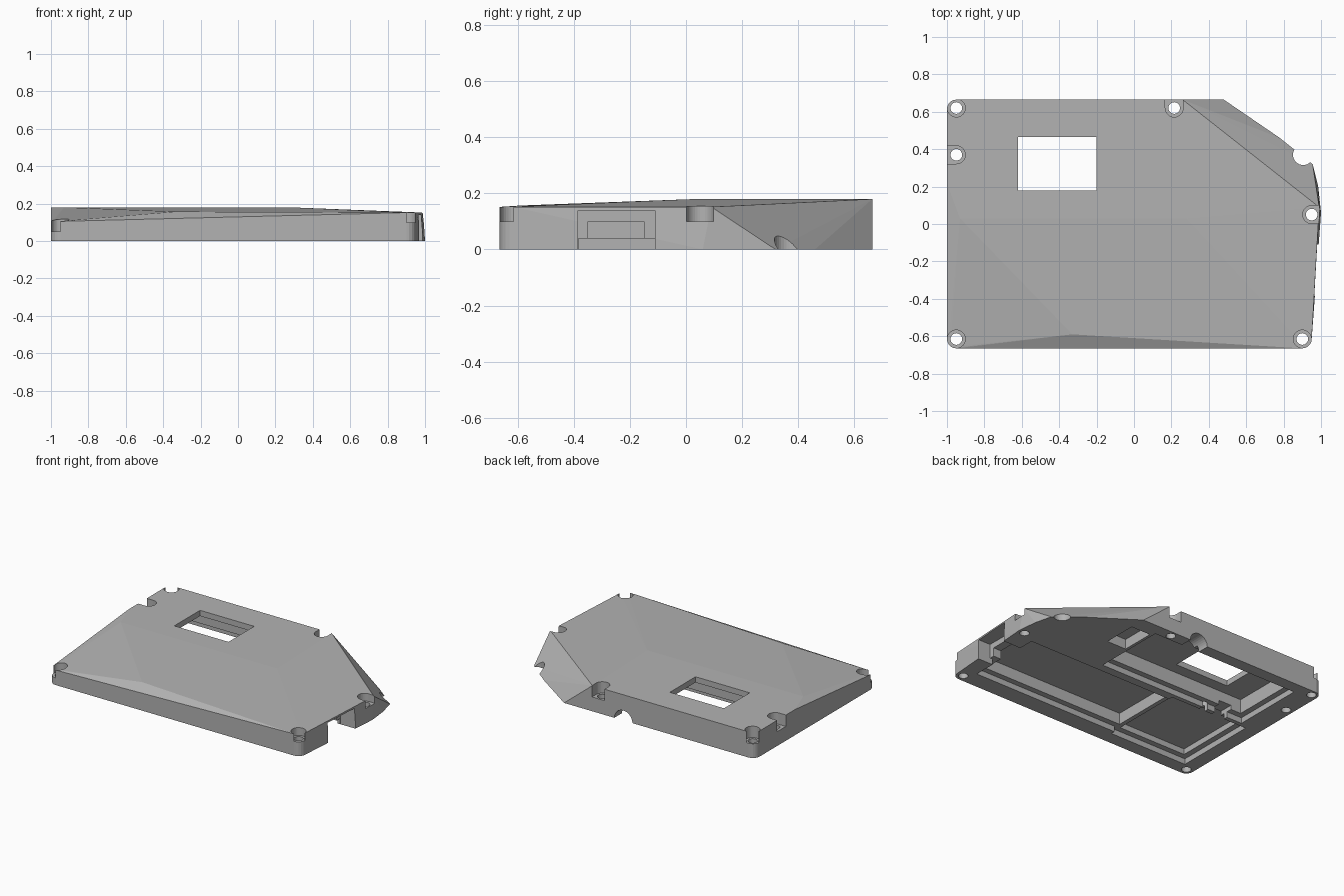
import bpy, bmesh, math
from mathutils import Matrix

cube = bpy.data.objects.get("Cube")
if cube:
    bpy.data.objects.remove(cube, do_unlink=True)

grey = bpy.data.materials.new("plain_grey")
grey.use_nodes = True
colour = (0.45, 0.45, 0.45, 1)
grey.diffuse_color = colour
grey.node_tree.nodes["Principled BSDF"].inputs["Base Color"].default_value = colour


def make_object(name, bm):
    bmesh.ops.recalc_face_normals(bm, faces=bm.faces)
    mesh = bpy.data.meshes.new(name)
    bm.to_mesh(mesh)
    bm.free()
    mesh.materials.append(grey)
    obj = bpy.data.objects.new(name, mesh)
    bpy.context.collection.objects.link(obj)
    return obj


def corner(cx, cy, start, z):
    """Rounded vertical corner as paired bottom and top points."""
    points = []
    for i in range(6):
        a = math.radians(start + 18 * i)
        x, y = cx + 0.05 * math.cos(a), cy + 0.05 * math.sin(a)
        points += [(x, y, 0), (x, y, z)]
    return points


# Faceted case body: hull of its corners and ridge points
points = corner(-0.95, -0.615, 180, 0.105)
points += corner(0.9, -0.615, 270, 0.152)
points += corner(-0.95, 0.615, 90, 0.18)
points += [(-1, 0.22, 0.18), (-0.93, 0.03, 0.18), (0.28, 0.03, 0.18),
           (-0.33, -0.59, 0.157), (0.26, 0.665, 0.18), (0.99, 0.09, 0.152),
           (1, 0.06, 0), (0.985, 0.2, 0), (0.955, 0.32, 0),
           (0.78, 0.46, 0), (0.48, 0.665, 0)]
bm = bmesh.new()
verts = [bm.verts.new(p) for p in points]
hull = bmesh.ops.convex_hull(bm, input=verts)
loose = [v for v in bm.verts if not v.link_faces]
bmesh.ops.delete(bm, geom=loose, context='VERTS')
bmesh.ops.dissolve_limit(bm, angle_limit=0.002, verts=bm.verts, edges=bm.edges)
body = make_object("case_body", bm)


def cut(obj):
    """Subtract a helper from the body, then discard it."""
    obj.hide_render = True
    mod = body.modifiers.new("cut", 'BOOLEAN')
    mod.operation = 'DIFFERENCE'
    mod.solver = 'EXACT'
    mod.object = obj
    bpy.context.view_layer.objects.active = body
    bpy.ops.object.modifier_apply(modifier=mod.name)
    bpy.data.objects.remove(obj, do_unlink=True)


def cut_box(x0, x1, y0, y1, z0, z1):
    bm = bmesh.new()
    place = Matrix.Translation(((x0 + x1) / 2, (y0 + y1) / 2, (z0 + z1) / 2))
    size = Matrix.Diagonal((x1 - x0, y1 - y0, z1 - z0, 1))
    bmesh.ops.create_cube(bm, size=1, matrix=place @ size)
    cut(make_object("box_cutter", bm))


def cut_round(x, y, z, radius, depth, along_y=False):
    bm = bmesh.new()
    place = Matrix.Translation((x, y, z))
    if along_y:
        place = place @ Matrix.Rotation(math.pi / 2, 4, 'X')
    bmesh.ops.create_cone(bm, cap_ends=True, segments=32, radius1=radius,
                          radius2=radius, depth=depth, matrix=place)
    cut(make_object("round_cutter", bm))


# Stepped pockets in the underside: shallow ledge, then deep floor
pockets = [(-0.3, 0.81, -0.5, -0.03, 0.12),
           (-0.86, -0.33, -0.53, 0.0, 0.08),
           (-0.8, 0.27, 0.1, 0.55, 0.14)]
for x0, x1, y0, y1, top in pockets:
    cut_box(x0 - 0.04, x1 + 0.04, y0 - 0.04, y1 + 0.03, -0.1, 0.04)
    cut_box(x0, x1, y0, y1, -0.1, top)

# Small pocket, pocket-joining channel and blind screw hole
cut_box(0.33, 0.48, 0.31, 0.55, -0.1, 0.07)
cut_box(-0.72, -0.62, -0.1, 0.2, -0.1, 0.07)
cut_round(-0.54, 0.045, 0, 0.025, 0.14)

# Display window
cut_box(-0.62, -0.2, 0.18, 0.465, -0.1, 0.3)

# Connector opening in the side wall
cut_box(0.87, 1.1, -0.385, -0.11, -0.1, 0.14)
cut_box(0.75, 0.9, -0.35, -0.15, -0.1, 0.1)
cut_box(0.75, 0.9, -0.384, -0.111, -0.1, 0.04)

# Cable notch in the back wall and round relief in the bevelled corner
cut_round(0.02, 0.6, 0, 0.07, 0.2, along_y=True)
cut_round(0.905, 0.37, 0.1, 0.055, 0.4)

# Screw seats, open towards the nearest edge, with through holes
screws = [(-0.95, 0.62, -1, 1, 0.1), (-0.95, 0.37, -1, 0, 0.1),
          (-0.95, -0.615, -1, -1, 0.05), (0.9, -0.615, 1, -1, 0.1),
          (0.95, 0.05, 1, 0, 0.1), (0.215, 0.62, 0, 1, 0.1)]
r = 0.048
for x, y, dx, dy, seat in screws:
    cut_round(x, y, seat + 0.15, r, 0.3)
    x0, x1 = (x - r, x + r) if dx == 0 else sorted((x, x + 0.1 * dx))
    y0, y1 = (y - r, y + r) if dy == 0 else sorted((y, y + 0.1 * dy))
    cut_box(x0, x1, y0, y1, seat, 0.3)
    cut_round(x, y, 0.1, 0.031, 0.4)

# Crisp flat shading
for face in body.data.polygons:
    face.use_smooth = False
